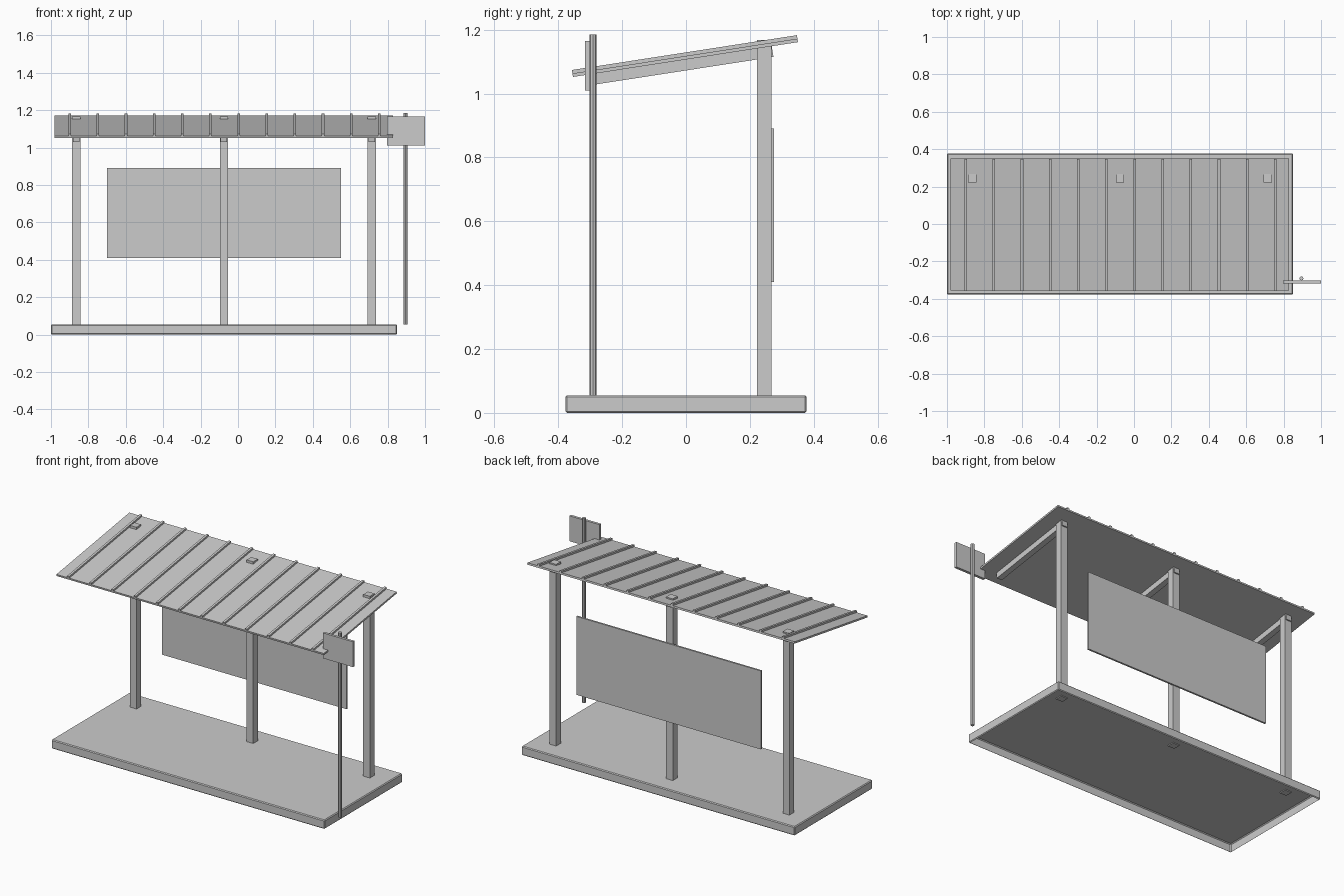
import bpy, bmesh, math
from mathutils import Vector, Matrix

if "Cube" in bpy.data.objects:
    bpy.data.objects.remove(bpy.data.objects["Cube"])


def finish(name, bm):
    bmesh.ops.recalc_face_normals(bm, faces=bm.faces)
    me = bpy.data.meshes.new(name)
    bm.to_mesh(me)
    bm.free()
    ob = bpy.data.objects.new(name, me)
    bpy.context.collection.objects.link(ob)
    return ob


def box(name, lo, hi, rot_x=0.0, pivot=(0, 0, 0)):
    """Box between two corners, tilted about x and moved to pivot."""
    lo, hi = Vector(lo), Vector(hi)
    bm = bmesh.new()
    bmesh.ops.create_cube(bm, size=1)
    for v in bm.verts:
        v.co = (lo + hi) / 2 + v.co * (hi - lo)
    bm.transform(Matrix.Translation(pivot) @ Matrix.Rotation(rot_x, 4, 'X'))
    return finish(name, bm)


# Base slab: bevelled, hollow underneath
bm = bmesh.new()
bmesh.ops.create_cube(bm, size=1)
for v in bm.verts:
    v.co = Vector((-0.075, 0, 0.0275)) + v.co * Vector((1.85, 0.755, 0.055))
bmesh.ops.bevel(bm, geom=bm.edges[:], offset=0.005, segments=1, affect='EDGES')
bm.normal_update()
under = [f for f in bm.faces if f.normal.z < -0.99]
bmesh.ops.delete(bm, geom=under, context='FACES')
finish("base_slab", bm)

# Tilted roof frame: origin on the underside at the front edge
tilt = math.atan2(0.109, 0.705)
pivot = (0, -0.354, 1.052)
length = 0.713

# Roof sheet and its standing ribs
box("roof_sheet", (-0.98, 0, 0), (0.83, length, 0.011), tilt, pivot)
for i in range(12):
    x = -0.9 + i * 0.1505
    box(f"roof_rib_{i + 1}", (x - 0.007, 0, 0.009), (x + 0.007, length, 0.022), tilt, pivot)

# Rear posts, each carrying a rafter under the roof
for i, x in enumerate((-0.865, -0.075, 0.715)):
    box(f"post_{i + 1}", (x - 0.0225, 0.222, 0.05), (x + 0.0225, 0.267, 1.167))
    box(f"rafter_{i + 1}", (x - 0.0175, 0.07, -0.034), (x + 0.0175, 0.63, 0.001), tilt, pivot)

# Back panel
box("back_panel", (-0.70, 0.264, 0.41), (0.55, 0.275, 0.89))

# Sign pole and sign plate
bm = bmesh.new()
bmesh.ops.create_cone(bm, cap_ends=True, segments=8, radius1=0.011, radius2=0.011,
                      depth=1.13, matrix=Matrix.Translation((0.895, -0.291, 0.62)))
finish("sign_pole", bm)
box("sign_plate", (0.797, -0.317, 1.01), (1.0, -0.301, 1.165))
